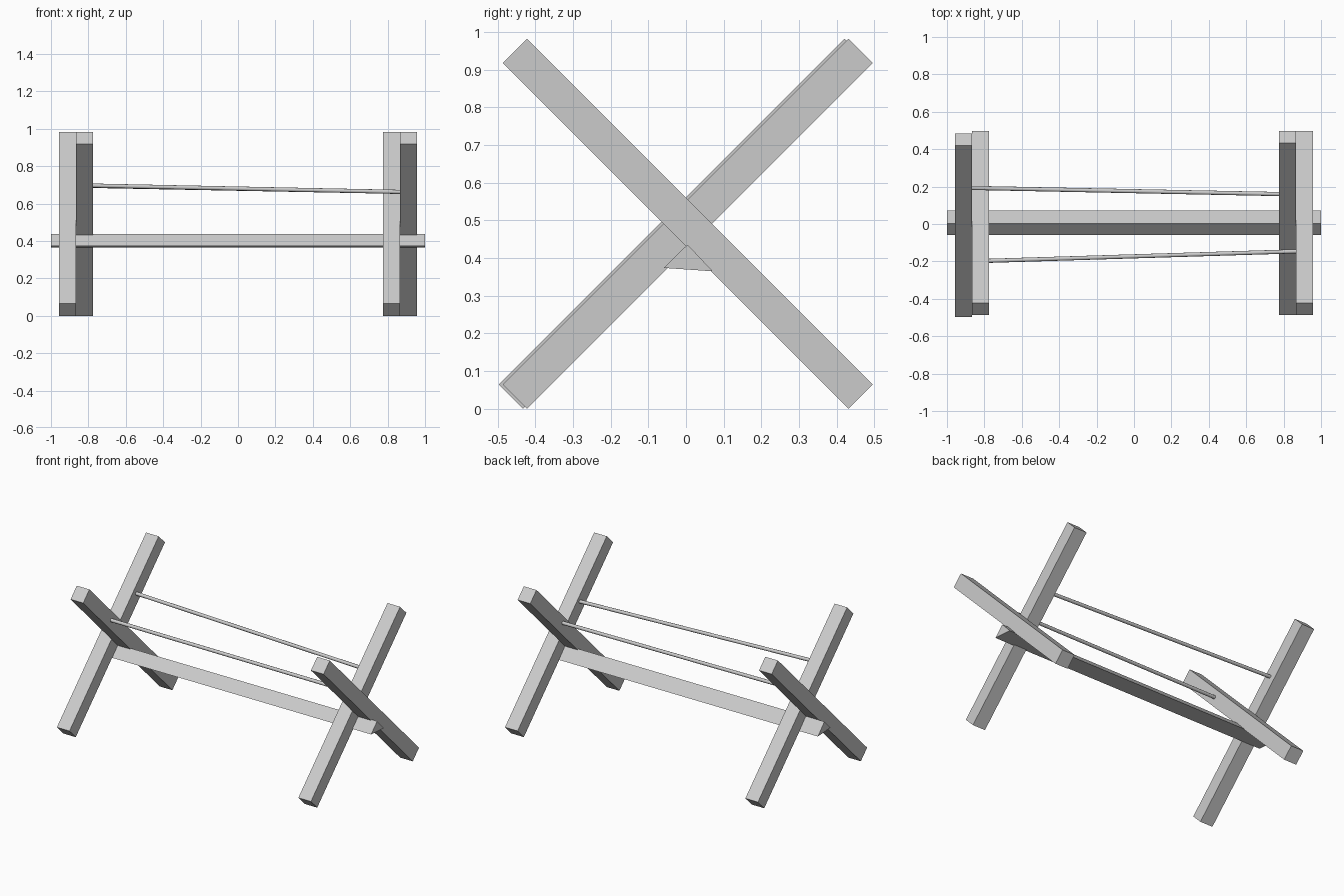
import bpy, math
from mathutils import Vector

if "Cube" in bpy.data.objects:
    bpy.data.objects.remove(bpy.data.objects["Cube"])

W, L, T = 0.091, 1.298, 0.091   # leg width, length, thickness
CZ = 0.491


def mesh_object(name, verts, faces):
    me = bpy.data.meshes.new(name)
    me.from_pydata(verts, [], faces)
    me.update()
    ob = bpy.data.objects.new(name, me)
    bpy.context.collection.objects.link(ob)
    return ob


def leg(name, x, y, lean):
    # square beam lying along y, then tilted about x
    bpy.ops.mesh.primitive_cube_add(size=1, location=(x, y, CZ),
                                    rotation=(math.radians(45 * lean), 0, 0))
    ob = bpy.context.object
    ob.name = name
    ob.scale = (T, L, W)
    bpy.ops.object.transform_apply(location=False, rotation=False, scale=True)


def rod(name, a, b, radius=0.011):
    a, b = Vector(a), Vector(b)
    d = b - a
    bpy.ops.mesh.primitive_cylinder_add(vertices=12, radius=radius, depth=d.length,
                                        location=(a + b) / 2)
    ob = bpy.context.object
    ob.name = name
    ob.rotation_euler = d.to_track_quat('Z', 'Y').to_euler()
    bpy.ops.object.shade_smooth_by_angle(angle=math.radians(40))


# crossed leg pairs at each end
leg("left_outer_leg", -0.9115, -0.006, 1)
leg("left_inner_leg", -0.8205, 0.005, -1)
leg("right_inner_leg", 0.8205, 0.005, 1)
leg("right_outer_leg", 0.9115, 0.005, -1)

# triangular stretcher wedged under the crossings
tri = [(-0.059, 0.374), (0.071, 0.365), (0.004, 0.436)]
verts = [(x, y, z) for x in (-1, 1) for y, z in tri]
mesh_object("stretcher_beam", verts,
            [(0, 2, 1), (3, 4, 5), (0, 1, 4, 3), (1, 2, 5, 4), (2, 0, 3, 5)])

# thin tie rods between the upper leg arms
rod("back_rod", (-0.872, 0.193, 0.696), (0.782, 0.160, 0.664))
rod("front_rod", (-0.782, -0.197, 0.696), (0.872, -0.146, 0.662))
